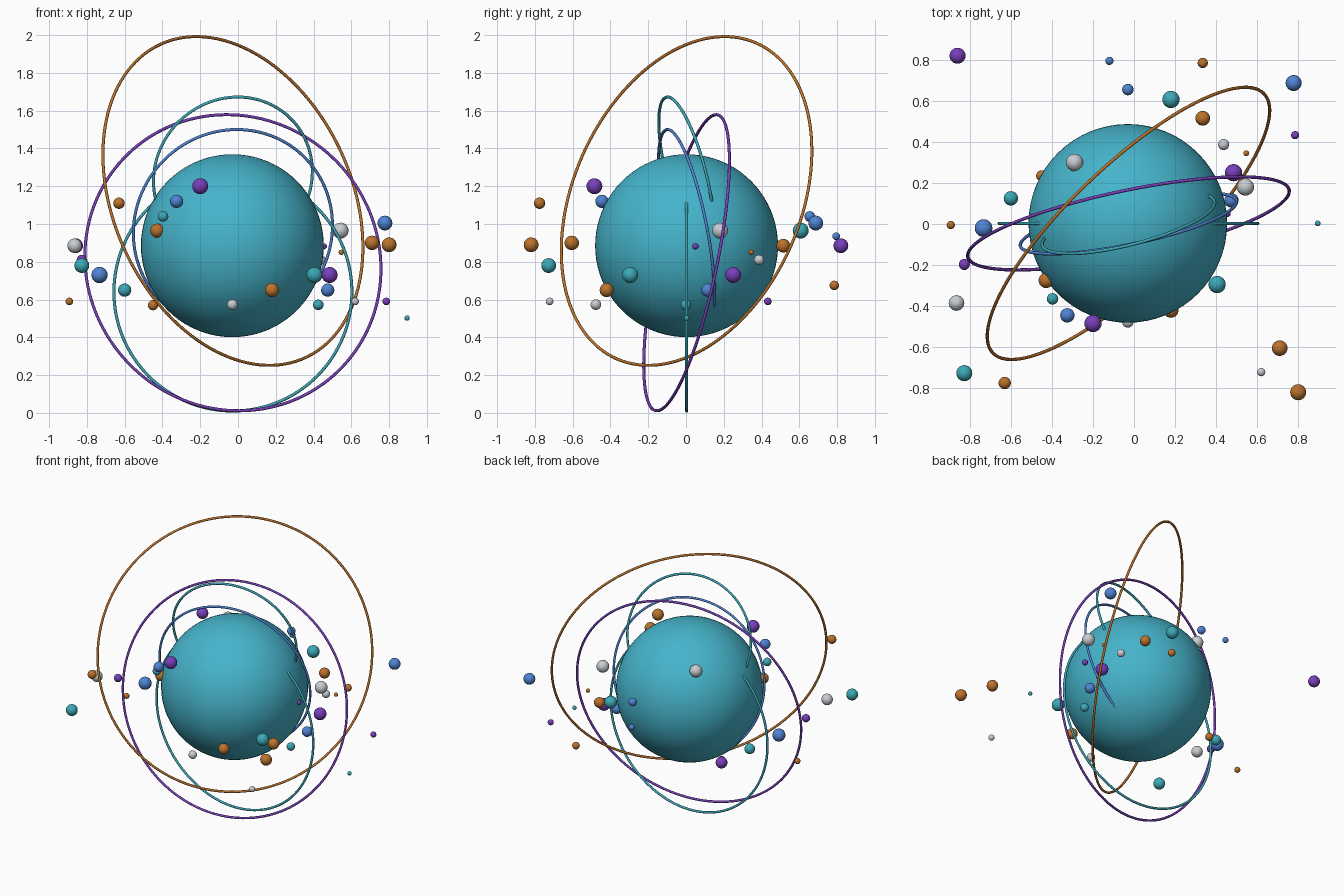
import bpy
from mathutils import Vector


def material(name, rgb):
    m = bpy.data.materials.new(name)
    m.diffuse_color = (*rgb, 1)
    return m


TEAL = material("teal", (0.061, 0.456, 0.597))
SEA = material("sea green", (0.045, 0.40, 0.48))
ORANGE = material("orange", (0.50, 0.17, 0.025))
PURPLE = material("purple", (0.19, 0.05, 0.50))
BLUE = material("blue", (0.08, 0.23, 0.66))
SILVER = material("silver", (0.58, 0.61, 0.64))


def finish(name, mat):
    ob = bpy.context.object
    ob.name = name
    ob.data.materials.append(mat)
    bpy.ops.object.shade_smooth()


def ball(name, loc, r, mat, segs=24, rings=16):
    bpy.ops.mesh.primitive_uv_sphere_add(segments=segs, ring_count=rings, radius=r, location=loc)
    finish(name, mat)


def orbit(name, z, r, normal, mat):
    turn = Vector((0, 0, 1)).rotation_difference(Vector(normal).normalized()).to_euler()
    bpy.ops.mesh.primitive_torus_add(major_radius=r, minor_radius=0.008, major_segments=128,
                                     minor_segments=10, location=(-0.027, 0.003, z), rotation=turn)
    finish(name, mat)


# Central globe
ball("globe", (-0.03, 0.003, 0.885), 0.484, TEAL, 64, 40)

# Tilted orbit rings
orbit("orange_orbit", 1.122, 0.914, (0.658, -0.688, 0.306), ORANGE)
orbit("purple_orbit", 0.795, 0.80, (-0.2, 0.957, -0.2), PURPLE)
orbit("blue_orbit", 0.972, 0.538, (-0.2, 0.96, 0.19), BLUE)
orbit("small_teal_orbit", 1.252, 0.433, (-0.24, 0.94, 0.24), SEA)
orbit("large_teal_orbit", 0.64, 0.63, (0, 1, 0), SEA)

# Moons: x, y, z, radius, grouped by colour
ball_groups = {
    "orange_moon": (ORANGE, [
        (-0.63, -0.775, 1.11, 0.03), (-0.428, -0.275, 0.965, 0.037),
        (-0.45, 0.235, 0.57, 0.027), (-0.893, -0.005, 0.59, 0.02),
        (0.18, -0.42, 0.65, 0.037), (0.547, 0.345, 0.85, 0.014),
        (0.71, -0.605, 0.90, 0.038), (0.80, -0.82, 0.89, 0.039),
        (0.335, 0.515, 0.885, 0.036), (0.335, 0.785, 0.675, 0.025)]),
    "purple_moon": (PURPLE, [
        (-0.20, -0.485, 1.20, 0.042), (-0.86, 0.82, 0.885, 0.039),
        (-0.827, -0.197, 0.81, 0.027), (0.485, 0.25, 0.73, 0.042),
        (0.785, 0.433, 0.59, 0.02), (0.455, 0.05, 0.882, 0.016)]),
    "blue_moon": (BLUE, [
        (-0.325, -0.445, 1.12, 0.035), (-0.733, -0.02, 0.73, 0.043),
        (0.475, 0.115, 0.65, 0.035), (0.778, 0.687, 1.005, 0.039),
        (-0.12, 0.795, 0.935, 0.02), (-0.03, 0.655, 1.04, 0.028)]),
    "teal_moon": (SEA, [
        (-0.397, -0.365, 1.04, 0.028), (-0.827, -0.727, 0.78, 0.039),
        (-0.60, 0.125, 0.65, 0.035), (0.405, -0.295, 0.73, 0.042),
        (0.425, 0.0, 0.572, 0.028), (0.895, 0.003, 0.502, 0.014),
        (0.18, 0.607, 0.965, 0.042)]),
    "silver_moon": (SILVER, [
        (-0.865, -0.385, 0.885, 0.038), (-0.03, -0.477, 0.573, 0.028),
        (0.543, 0.18, 0.965, 0.042), (0.62, -0.722, 0.59, 0.02),
        (0.437, 0.387, 0.81, 0.027), (-0.29, 0.30, 1.20, 0.042)]),
}
for name, (mat, moons) in ball_groups.items():
    for i, (x, y, z, r) in enumerate(moons):
        ball(f"{name}_{i + 1}", (x, y, z), r, mat)
